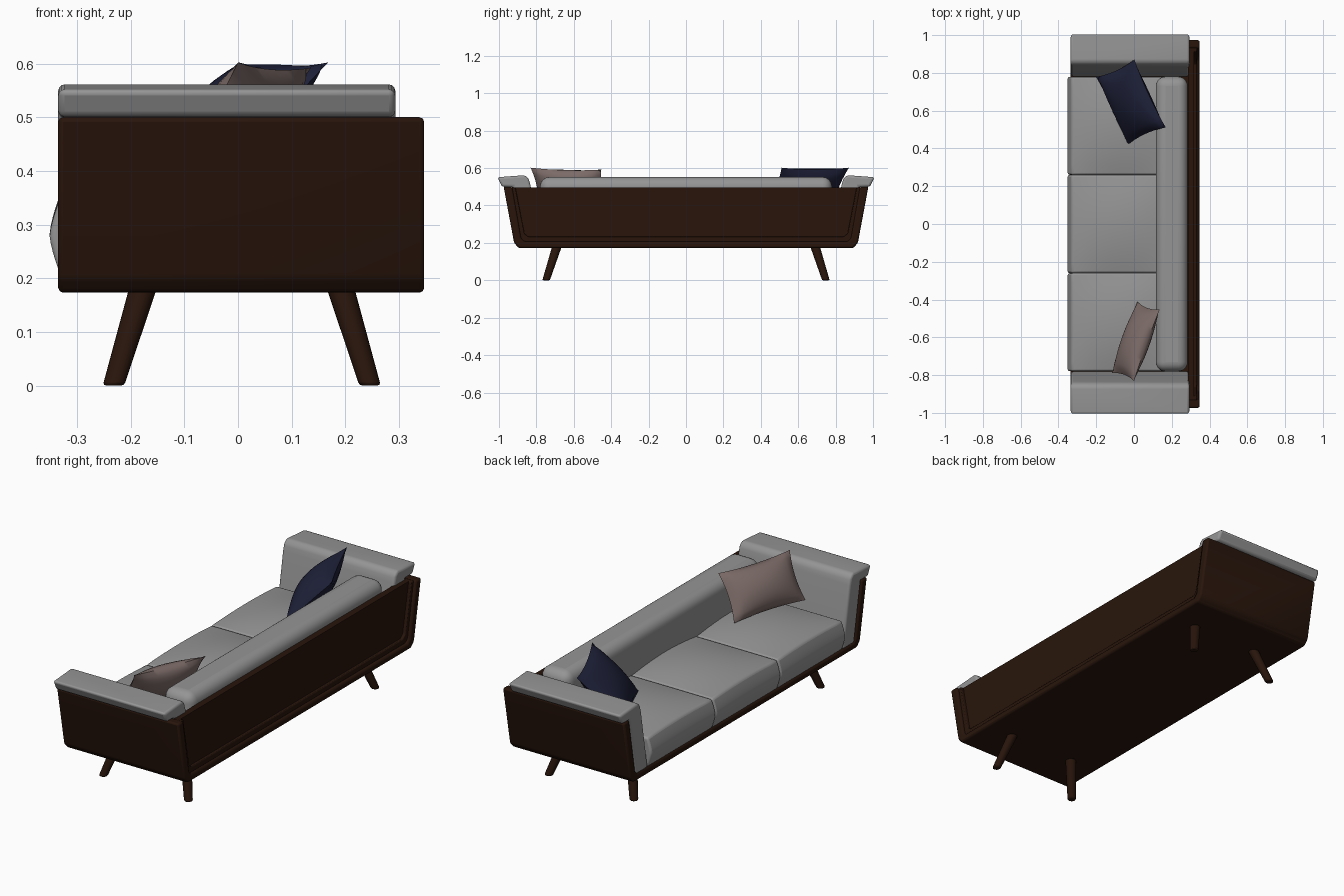
import bpy, bmesh, math
from mathutils import Vector

if "Cube" in bpy.data.objects:
    bpy.data.objects.remove(bpy.data.objects["Cube"])


def mat(name, c):
    m = bpy.data.materials.new(name)
    m.diffuse_color = (*c, 1)
    m.use_nodes = True
    m.node_tree.nodes["Principled BSDF"].inputs["Base Color"].default_value = m.diffuse_color
    return m


WOOD = mat("dark_wood", (0.021, 0.0073, 0.0034))
GREY = mat("grey_fabric", (0.3, 0.3, 0.3))
NAVY = mat("navy_fabric", (0.013, 0.015, 0.041))
BEIGE = mat("beige_fabric", (0.2, 0.147, 0.137))


def finish(bm, name, material, bevel=0, segs=3, angle=40):
    bmesh.ops.recalc_face_normals(bm, faces=bm.faces)
    me = bpy.data.meshes.new(name)
    bm.to_mesh(me)
    bm.free()
    ob = bpy.data.objects.new(name, me)
    bpy.context.collection.objects.link(ob)
    me.materials.append(material)
    if bevel:
        b = ob.modifiers.new("Bevel", 'BEVEL')
        b.width, b.segments = bevel, segs
        b.limit_method, b.angle_limit = 'ANGLE', math.radians(30)
    bpy.ops.object.select_all(action='DESELECT')
    ob.select_set(True)
    bpy.context.view_layer.objects.active = ob
    bpy.ops.object.shade_smooth_by_angle(angle=math.radians(angle))
    return ob


def extrude_x(name, prof, x0, x1, material, **kw):
    """Extrude a (y, z) outline along x."""
    bm = bmesh.new()
    f = bm.faces.new([bm.verts.new((x0, y, z)) for y, z in prof])
    r = bmesh.ops.extrude_face_region(bm, geom=[f])
    bmesh.ops.translate(bm, vec=(x1 - x0, 0, 0),
                        verts=[v for v in r["geom"] if isinstance(v, bmesh.types.BMVert)])
    return finish(bm, name, material, **kw)


def both(half):
    """Mirror a half outline across y = 0."""
    return half + [(-y, z) for y, z in reversed(half)]


def u_shape(outer, inner):
    return both(outer) + list(reversed(both(inner)))


# Wooden shell: slanted U, trim and recessed back panel
outer = [(0.975, 0.5), (0.919, 0.2), (0.895, 0.173)]
mid = [(0.93, 0.5), (0.882, 0.225), (0.865, 0.207)]
inner = [(0.912, 0.497), (0.864, 0.25), (0.845, 0.233)]
extrude_x("wood_shell", u_shape(outer, mid), -0.335, 0.347, WOOD, bevel=0.009, segs=2)
extrude_x("back_trim", u_shape([(y + 0.004, z - 0.002) for y, z in mid], inner),
          0.288, 0.333, WOOD, bevel=0.004, segs=2)
extrude_x("back_panel", both([(0.92, 0.497), (0.872, 0.23), (0.86, 0.215)]), 0.285, 0.318, WOOD)

# Arm pads that fold over the shell sides, with a soft inner top edge
arm = [(0.78, 0.205), (0.832, 0.51), (0.842, 0.545), (0.862, 0.562),
       (1.008, 0.551), (0.984, 0.5), (0.925, 0.5), (0.872, 0.205)]
for s, side in ((1, "left"), (-1, "right")):
    extrude_x(f"{side}_arm_pad", [(s * y, z) for y, z in arm], -0.335, 0.293, GREY,
              bevel=0.012, angle=60)

# Three domed seat cushions with a bulging front
for i, yc in enumerate((-0.52, 0, 0.52)):
    bm = bmesh.new()
    bmesh.ops.create_cube(bm, size=2)
    bmesh.ops.subdivide_edges(bm, edges=bm.edges[:], cuts=9, use_grid_fill=True)
    for v in bm.verts:
        a, b, c = v.co
        top = 0.352 + 0.033 * (1 - b * b) * (1 - 0.75 * a * a)
        x = -0.065 + 0.265 * a
        if a < 0:
            x += a * 0.021 * (1 - abs(c) ** 1.4)
        v.co = (x, yc + 0.2595 * b, 0.205 + (top - 0.205) * (c + 1) / 2)
    finish(bm, f"seat_cushion_{i + 1}", GREY, bevel=0.01, angle=60)

# Long rounded back cushion
bm = bmesh.new()
bmesh.ops.create_cube(bm, size=1)
for v in bm.verts:
    v.co = (0.2 + 0.168 * v.co.x, 1.56 * v.co.y, 0.436 + 0.232 * v.co.z)
finish(bm, "back_cushion", GREY, bevel=0.05, segs=6)


# Throw pillows: pinched edges, pointed corners
def pillow(name, material, c, u, v, t):
    c, u, v = Vector(c), Vector(u), Vector(v)
    n = u.cross(v).normalized()
    bm = bmesh.new()
    for s in (1, -1):
        grid = bmesh.ops.create_grid(bm, x_segments=16, y_segments=16, size=1)
        for p in grid["verts"]:
            a, b = p.co.x, p.co.y
            h = t * max(0, (1 - a * a) * (1 - b * b)) ** 0.6
            p.co = (c + u * a * (1 - 0.07 * (1 - b * b)) + v * b * (1 - 0.08 * (1 - a * a)) + n * s * h)
    bmesh.ops.remove_doubles(bm, verts=bm.verts, dist=1e-4)
    finish(bm, name, material, angle=60)


pillow("navy_pillow", NAVY, (-0.016, 0.645, 0.486), (-0.083, 0.18, 0), (0.101, 0.046, 0.116), 0.065)
pillow("beige_pillow", BEIGE, (0.009, -0.621, 0.494), (-0.068, -0.189, 0.005), (0.059, -0.021, 0.103), 0.062)

# Four splayed tapered legs
for sx, fx in ((-1, "front"), (1, "back")):
    for sy, fy in ((1, "left"), (-1, "right")):
        bm = bmesh.new()
        bmesh.ops.create_cone(bm, cap_ends=True, segments=20, radius1=0.02, radius2=0.026, depth=0.185)
        for v in bm.verts:
            z = v.co.z + 0.0925
            k = z / 0.175
            v.co = (v.co.x + 0.007 + sx * (0.239 - 0.053 * k), v.co.y + sy * (0.748 - 0.056 * k), z)
        finish(bm, f"{fx}_{fy}_leg", WOOD, bevel=0.006, segs=2)
